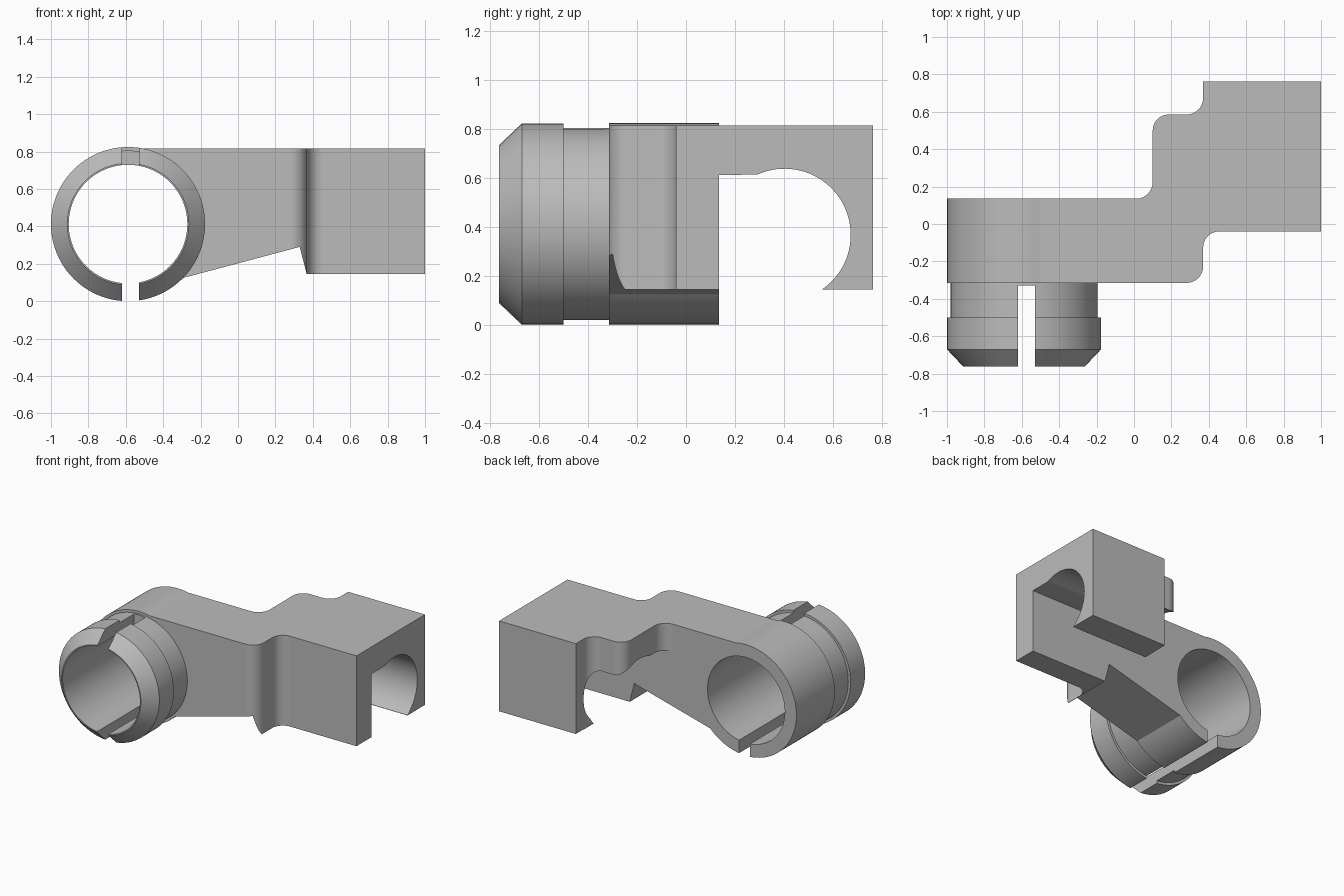
import bpy, bmesh, math
from mathutils import Vector

if "Cube" in bpy.data.objects:
    bpy.data.objects.remove(bpy.data.objects["Cube"], do_unlink=True)

CX, CZ = -0.588, 0.412       # axis of the split sleeve
BACK, FRONT = 0.135, -0.315  # faces of the arm

grey = bpy.data.materials.new("plain grey")
grey.use_nodes = True
grey.diffuse_color = (0.5, 0.5, 0.5, 1)
grey.node_tree.nodes["Principled BSDF"].inputs["Base Color"].default_value = (0.5, 0.5, 0.5, 1)


def finish(bm, name):
    bmesh.ops.recalc_face_normals(bm, faces=bm.faces)
    mesh = bpy.data.meshes.new(name)
    bm.to_mesh(mesh)
    bm.free()
    mesh.materials.append(grey)
    obj = bpy.data.objects.new(name, mesh)
    bpy.context.collection.objects.link(obj)
    return obj


def prism(name, points, axis, start, end):
    """Extrude a 2D outline along x, y or z."""
    place = {"x": lambda a, b: (start, a, b),
             "y": lambda a, b: (a, start, b),
             "z": lambda a, b: (a, b, start)}[axis]
    bm = bmesh.new()
    face = bm.faces.new([bm.verts.new(place(a, b)) for a, b in points])
    out = bmesh.ops.extrude_face_region(bm, geom=[face])
    move = Vector([end - start if k == axis else 0 for k in "xyz"])
    bmesh.ops.translate(bm, vec=move,
                        verts=[v for v in out["geom"] if isinstance(v, bmesh.types.BMVert)])
    return finish(bm, name)


def turned(name, profile, steps=96):
    """Solid of revolution about the sleeve axis from (radius, y) pairs."""
    bm = bmesh.new()
    rings = []
    for r, y in profile:
        rings.append([bm.verts.new((CX + r * math.cos(2 * math.pi * i / steps), y,
                                    CZ + r * math.sin(2 * math.pi * i / steps)))
                      for i in range(steps)])
    for a, b in zip(rings, rings[1:]):
        for i in range(steps):
            j = (i + 1) % steps
            bm.faces.new((a[i], a[j], b[j], b[i]))
    bm.faces.new(rings[0])
    bm.faces.new(rings[-1])
    return finish(bm, name)


def arc(cx, cy, r, a0, a1, steps=12):
    angles = [math.radians(a0 + (a1 - a0) * i / steps) for i in range(steps + 1)]
    return [(cx + r * math.cos(a), cy + r * math.sin(a)) for a in angles]


def combine(target, other, operation):
    mod = target.modifiers.new(operation.lower(), "BOOLEAN")
    mod.operation, mod.object, mod.solver = operation, other, "EXACT"
    bpy.context.view_layer.objects.active = target
    bpy.ops.object.modifier_apply(modifier=mod.name)
    bpy.data.objects.remove(other, do_unlink=True)


# Stepped arm and block, drawn in plan with rounded steps
plan = [(CX, FRONT)]
plan += arc(0.28, -0.225, 0.09, -90, 0)
plan += arc(0.455, -0.125, 0.085, 180, 90)
plan += [(1, -0.04), (1, 0.762), (0.37, 0.762)]
plan += arc(0.28, 0.675, 0.09, 0, -90)
plan += arc(0.185, 0.5, 0.085, 90, 180)
plan += arc(0.01, 0.225, 0.09, 0, -90)
plan += [(CX, BACK)]
bracket = prism("bracket_with_split_sleeve", plan, "z", 0.0, 0.815)

# Sloping underside with its notch
under = [(-0.7, 0.016), (0.33, 0.29), (0.367, 0.145), (1.2, 0.145), (1.2, -0.2), (-0.7, -0.2)]
combine(bracket, prism("underside_cutter", under, "y", -1, 1), "DIFFERENCE")

# Rounded clamp opening across the block
clamp = [(BACK, -0.2), (BACK, 0.613)]
clamp += arc(0.402, 0.368, 0.27, 114.5, -55, 40)
clamp += [(0.557, -0.2)]
combine(bracket, prism("clamp_cutter", clamp, "x", -0.1, 1.2), "DIFFERENCE")

# Sleeve: collar, neck, lip and chamfered nose
sleeve = turned("sleeve", [(0.412, BACK), (0.412, FRONT), (0.393, FRONT), (0.393, -0.5),
                           (0.412, -0.5), (0.412, -0.67), (0.325, -0.762)])
combine(bracket, sleeve, "UNION")
combine(bracket, turned("bore_cutter", [(0.317, -1), (0.317, 1)]), "DIFFERENCE")

# Slots: full length below, nose and neck only above
for z0, z1, y1 in ((-0.2, CZ, 0.5), (CZ, 1.0, -0.33)):
    slot = [(-0.62, z0), (-0.53, z0), (-0.53, z1), (-0.62, z1)]
    combine(bracket, prism("slot_cutter", slot, "y", -1, y1), "DIFFERENCE")

# Smooth round surfaces, crisp edges
bpy.ops.object.select_all(action="DESELECT")
bracket.select_set(True)
bpy.context.view_layer.objects.active = bracket
bpy.ops.object.shade_smooth_by_angle(angle=math.radians(25))
weighted = bracket.modifiers.new("even_normals", "WEIGHTED_NORMAL")
weighted.keep_sharp = True
